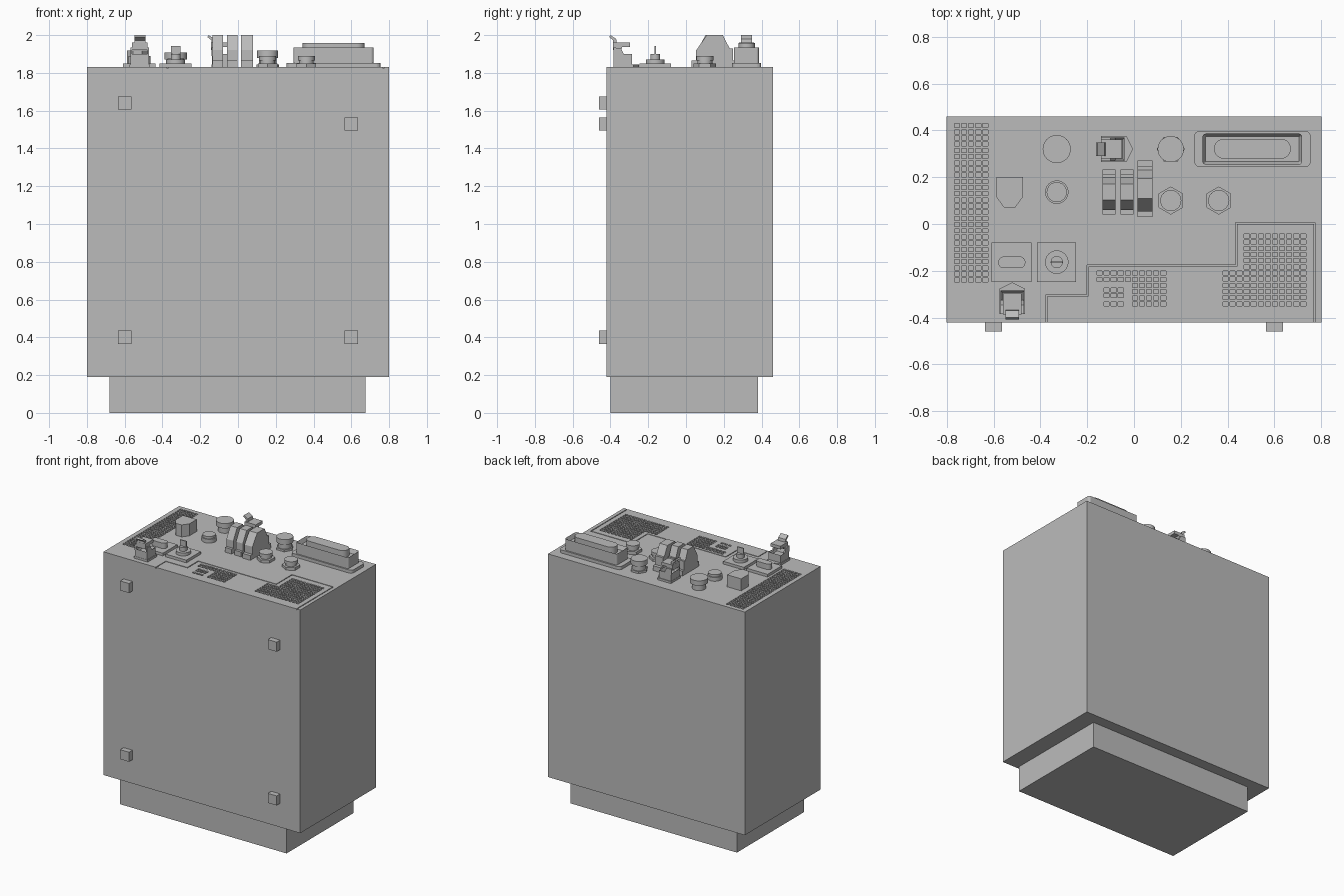
import bpy, bmesh
from math import cos, sin, pi, radians
from mathutils import Matrix, Vector

old = bpy.data.objects.get("Cube")
if old:
    bpy.data.objects.remove(old, do_unlink=True)

grey = bpy.data.materials.new("mid_grey")
grey.use_nodes = True
COLOUR = (0.5, 0.5, 0.5, 1)
grey.diffuse_color = COLOUR
grey.node_tree.nodes["Principled BSDF"].inputs["Base Color"].default_value = COLOUR

TOP = 1.83  # height of the connector panel


def finish(name, bm, smooth=False):
    bmesh.ops.recalc_face_normals(bm, faces=bm.faces[:])
    mesh = bpy.data.meshes.new(name)
    bm.to_mesh(mesh)
    bm.free()
    mesh.materials.append(grey)
    ob = bpy.data.objects.new(name, mesh)
    bpy.context.collection.objects.link(ob)
    if smooth:
        bpy.ops.object.select_all(action='DESELECT')
        ob.select_set(True)
        bpy.context.view_layer.objects.active = ob
        bpy.ops.object.shade_smooth_by_angle(angle=radians(35))
    return ob


def extrude(bm, points, offset):
    face = bm.faces.new([bm.verts.new(p) for p in points])
    geo = bmesh.ops.extrude_face_region(bm, geom=[face])["geom"]
    moved = [v for v in geo if isinstance(v, bmesh.types.BMVert)]
    bmesh.ops.translate(bm, verts=moved, vec=offset)
    return [f for f in geo if isinstance(f, bmesh.types.BMFace)][0]


def prism(name, outline, z0, z1, pocket=None, smooth=False):
    """Vertical prism; pocket = (rim width, depth) hollows the top."""
    bm = bmesh.new()
    cap = extrude(bm, [(x, y, z0) for x, y in outline], (0, 0, z1 - z0))
    if pocket:
        bm.normal_update()
        bmesh.ops.inset_individual(bm, faces=[cap], thickness=pocket[0])
        bmesh.ops.translate(bm, verts=cap.verts[:], vec=(0, 0, -pocket[1]))
    return finish(name, bm, smooth)


def side_profile(name, outline, cx, width, matrix=None):
    """Profile in y and z, extruded across x."""
    bm = bmesh.new()
    extrude(bm, [(cx - width / 2, y, z) for y, z in outline], (width, 0, 0))
    if matrix:
        bm.transform(matrix)
    return finish(name, bm)


def rect(x0, x1, y0, y1):
    return [(x0, y0), (x1, y0), (x1, y1), (x0, y1)]


def circle(cx, cy, r, n=32, turn=0.0):
    return [(cx + r * cos(2 * pi * i / n + turn), cy + r * sin(2 * pi * i / n + turn))
            for i in range(n)]


def round_rect(x0, x1, y0, y1, r, seg=6):
    corners = [(x1 - r, y1 - r), (x0 + r, y1 - r), (x0 + r, y0 + r), (x1 - r, y0 + r)]
    return [(cx + r * cos(pi / 2 * (k + i / seg)), cy + r * sin(pi / 2 * (k + i / seg)))
            for k, (cx, cy) in enumerate(corners) for i in range(seg + 1)]


# Housing, plinth and front pads
housing = prism("housing", rect(-0.8, 0.8, -0.42, 0.46), 0.19, TOP)
prism("plinth", rect(-0.68, 0.675, -0.40, 0.38), 0, 0.19)
for x, z in ((-0.6, 1.64), (0.6, 1.53), (-0.6, 0.40), (0.6, 0.40)):
    prism("front_pad", rect(x - 0.036, x + 0.036, -0.46, -0.42), z - 0.035, z + 0.035)

# Vent holes and cover seam, cut into the panel
cut = bmesh.new()
PX, PY = 0.0302, 0.0264


def vents(x0, y0, columns, rows):
    for c in columns:
        for r in rows:
            m = (Matrix.Translation((x0 + c * PX, y0 - r * PY, TOP))
                 @ Matrix.Diagonal((0.022, 0.017, 0.03, 1)))
            bmesh.ops.create_cube(cut, size=1, matrix=m)


vents(-0.756, 0.42, range(5), range(26))
vents(0.391, -0.051, range(3, 12), range(12))
vents(0.391, -0.051, range(3), range(6, 12))
vents(-0.147, -0.21, range(10), range(2))
vents(-0.147, -0.21, range(5, 10), range(2, 6))
vents(-0.147, -0.21, range(1, 4), (2.7, 3.6, 5))

seam = [(-0.37, -0.45), (-0.37, -0.308), (-0.195, -0.308), (-0.195, -0.182),
        (0.44, -0.182), (0.44, 0.0), (0.768, 0.0), (0.768, -0.45)]
W = 0.006
outer = [(x + (W if x > 0.7 else -W), y + (W if y > -0.45 else 0)) for x, y in seam]
extrude(cut, [(x, y, TOP - 0.008) for x, y in seam + outer[::-1]], (0, 0, 0.02))

cutter = finish("vent_cutter", cut)
cutter.hide_render = True
mod = housing.modifiers.new("vents", 'BOOLEAN')
mod.operation, mod.solver, mod.object = 'DIFFERENCE', 'EXACT', cutter
bpy.context.view_layer.objects.active = housing
bpy.ops.object.modifier_apply(modifier=mod.name)
bpy.data.objects.remove(cutter, do_unlink=True)

# Large rectangular connector
prism("large_connector_flange", round_rect(0.257, 0.755, 0.243, 0.398, 0.025), TOP, 1.853)
prism("large_connector_shell", round_rect(0.293, 0.718, 0.253, 0.386, 0.015),
      1.853, 1.935, pocket=(0.013, 0.03))
prism("large_connector_core", round_rect(0.342, 0.67, 0.279, 0.364, 0.042),
      1.9, 1.957, smooth=True)

# Power inlet with chamfered front
prism("power_inlet", [(-0.588, 0.2), (-0.588, 0.115), (-0.555, 0.07), (-0.508, 0.07),
                      (-0.475, 0.115), (-0.475, 0.2)], TOP, 1.918)

# Capped round socket
prism("round_socket_neck", circle(-0.33, 0.32, 0.046), TOP, 1.872, smooth=True)
prism("round_socket_cap", circle(-0.33, 0.32, 0.06), 1.872, 1.908, smooth=True)

# Low round socket
prism("low_socket", circle(-0.33, 0.136, 0.05), TOP, 1.858, smooth=True)
prism("low_socket_top", circle(-0.33, 0.136, 0.043), 1.858, 1.875, smooth=True)

# Square plates: slotted block and rotary switch
prism("slot_plate", rect(-0.608, -0.438, -0.247, -0.079), TOP, 1.85)
prism("slot_block", round_rect(-0.58, -0.464, -0.189, -0.139, 0.024), 1.85, 1.89, smooth=True)
prism("switch_plate", rect(-0.415, -0.247, -0.247, -0.079), TOP, 1.85)
prism("switch_collar", circle(-0.33, -0.163, 0.05), 1.85, 1.872, smooth=True)
prism("switch_shaft", circle(-0.33, -0.163, 0.026), 1.872, 1.9, smooth=True)
prism("switch_blade", rect(-0.355, -0.305, -0.167, -0.159), 1.9, 1.942)

# Hexagonal fittings
prism("tall_fitting_nut", circle(0.157, 0.32, 0.06, 6), TOP, 1.845)
prism("tall_fitting_body", circle(0.157, 0.32, 0.047), 1.845, 1.89, smooth=True)
prism("tall_fitting_cap", circle(0.157, 0.32, 0.056), 1.88, 1.918, smooth=True)
for x in (0.157, 0.362):
    prism("fitting_nut", circle(x, 0.1, 0.06, 6, pi / 6), TOP, 1.85)
    prism("fitting_neck", circle(x, 0.1, 0.039), 1.85, 1.868, smooth=True)
    prism("fitting_cap", circle(x, 0.1, 0.045), 1.865, 1.889, smooth=True)

# Hump-shaped terminals
hump = [(0, 0), (0, 0.035), (0.1, 0.035), (0.1, 0.09), (0.33, 0.17), (0.68, 0.17),
        (0.83, 0.1), (0.9, 0.1), (0.9, 0.035), (1, 0.035), (1, 0)]
for name, x, width, y0, y1 in (("terminal", -0.107, 0.055, 0.04, 0.232),
                               ("terminal", -0.03, 0.055, 0.04, 0.232),
                               ("large_terminal", 0.047, 0.064, 0.03, 0.272)):
    side_profile(name, [(y0 + t * (y1 - y0), TOP + h) for t, h in hump], x, width)


# Latched connectors: base, socket, hinge cheeks and lever
def latch(x, y, turn):
    m = Matrix.Translation((x, y, TOP)) @ Matrix.Rotation(turn, 4, 'Z')

    def place(outline):
        return [tuple((m @ Vector((a, b, 0)))[:2]) for a, b in outline]

    base = [(-0.055, -0.06), (0.055, -0.06), (0.055, 0.048), (0, 0.076), (-0.055, 0.048)]
    prism("latch_base", place(base), TOP, TOP + 0.015)
    prism("latch_socket", place(rect(-0.05, 0.05, -0.058, 0.04)), TOP + 0.015, TOP + 0.07,
          pocket=(0.012, 0.025))
    for s in (-1, 1):
        side_profile("latch_cheek", [(-0.06, 0.06), (0, 0.06), (-0.02, 0.1), (-0.06, 0.105)],
                     s * 0.045, 0.01, m)
    side_profile("latch_lid", [(-0.062, 0.09), (-0.02, 0.09), (-0.012, 0.107), (0.028, 0.107),
                               (0.028, 0.13), (-0.062, 0.13)], 0, 0.08, m)
    side_profile("latch_lever", [(-0.062, 0.12), (-0.04, 0.12), (-0.045, 0.15),
                                 (-0.075, 0.17), (-0.082, 0.16), (-0.06, 0.142)], 0, 0.058, m)


latch(-0.52, -0.325, 0)
latch(-0.08, 0.32, -pi / 2)
